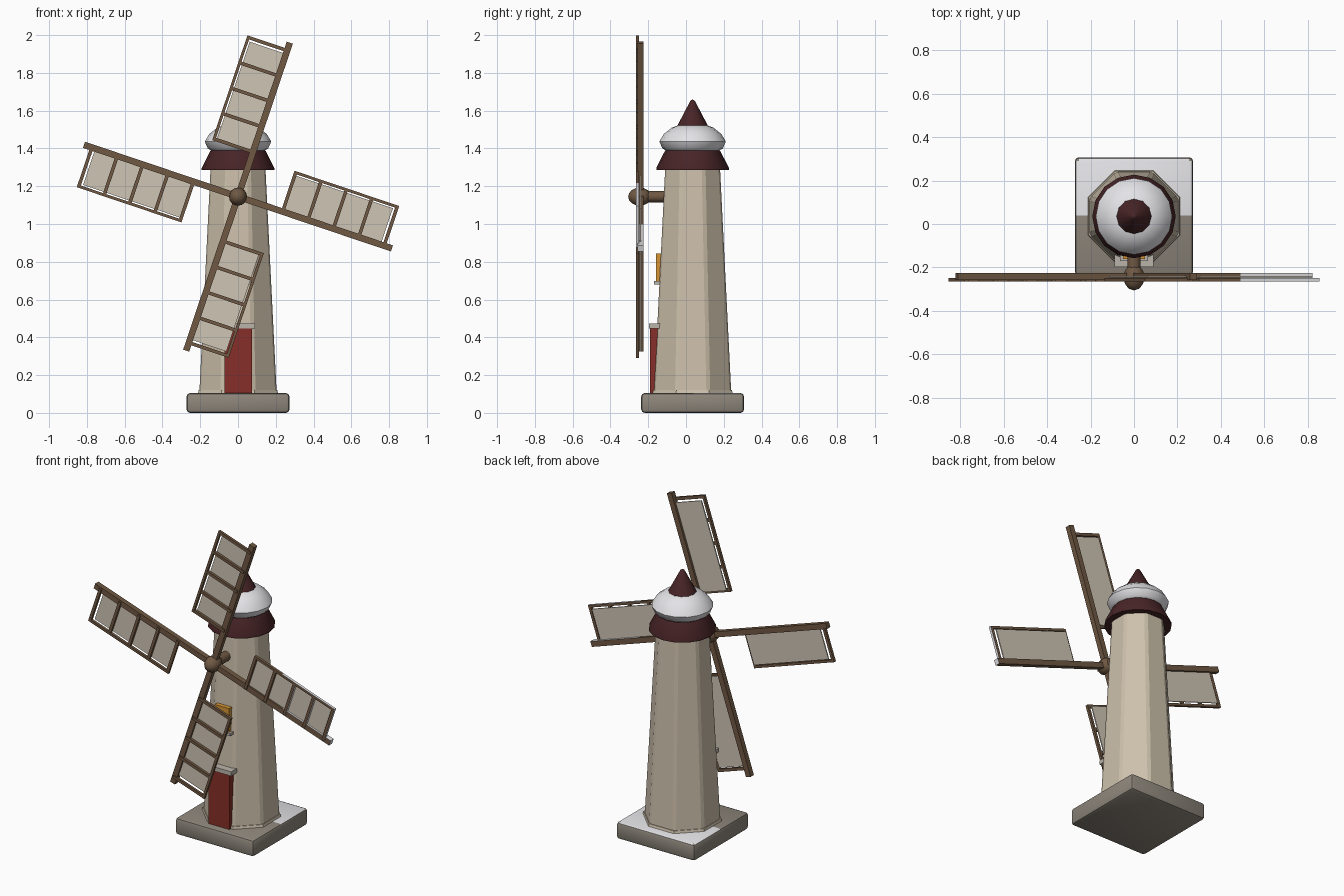
import bpy
import bmesh
from math import radians, cos, pi
from mathutils import Matrix, Vector

cube = bpy.data.objects.get("Cube")
if cube:
    bpy.data.objects.remove(cube)


def material(name, r, g, b):
    m = bpy.data.materials.new(name)
    m.use_nodes = True
    m.diffuse_color = (r, g, b, 1)
    m.node_tree.nodes["Principled BSDF"].inputs["Base Color"].default_value = (r, g, b, 1)
    return m


PLASTER = material("cream plaster", 0.61, 0.53, 0.41)
CLOTH = material("sail cloth", 0.62, 0.56, 0.46)
ROOF = material("dark maroon roof", 0.065, 0.018, 0.020)
DOOR = material("red door", 0.24, 0.028, 0.021)
WOOD = material("brown wood", 0.16, 0.098, 0.056)
STONE = material("grey stone", 0.27, 0.24, 0.20)
SNOW = material("white snow", 0.80, 0.80, 0.83)
TRIM = material("pale trim", 0.50, 0.46, 0.40)
AMBER = material("amber window", 0.68, 0.30, 0.035)

CY = 0.035                            # tower axis in y
HUB = Vector((0, -0.245, 1.145))      # sail centre
TILT = radians(18.6)


def finish(bm, name, *mats, smooth=False):
    bmesh.ops.recalc_face_normals(bm, faces=bm.faces)
    mesh = bpy.data.meshes.new(name)
    bm.to_mesh(mesh)
    bm.free()
    for m in mats:
        mesh.materials.append(m)
    ob = bpy.data.objects.new(name, mesh)
    bpy.context.collection.objects.link(ob)
    if smooth:
        bpy.ops.object.select_all(action="DESELECT")
        ob.select_set(True)
        bpy.context.view_layer.objects.active = ob
        bpy.ops.object.shade_smooth_by_angle(angle=radians(40))
    return ob


def add_box(bm, x, y, z):
    """Box from (min, max) pairs."""
    size = Matrix.Diagonal((x[1] - x[0], y[1] - y[0], z[1] - z[0], 1))
    mid = Matrix.Translation((sum(x) / 2, sum(y) / 2, sum(z) / 2))
    bmesh.ops.create_cube(bm, size=1, matrix=mid @ size)


def box(name, mat, x, y, z):
    bm = bmesh.new()
    add_box(bm, x, y, z)
    return finish(bm, name, mat)


def frustum(bm, sides, r1, r2, z1, z2, turn=0.0):
    place = Matrix.Translation((0, CY, (z1 + z2) / 2)) @ Matrix.Rotation(turn, 4, "Z")
    bmesh.ops.create_cone(bm, cap_ends=True, segments=sides, radius1=r1, radius2=r2,
                          depth=z2 - z1, matrix=place)


def lathe(name, mat, profile, sides):
    """Revolve (radius, height) points about the tower axis."""
    bm = bmesh.new()
    verts = [bm.verts.new((r, CY, z)) for r, z in profile]
    edges = [bm.edges.new(pair) for pair in zip(verts, verts[1:])]
    bmesh.ops.spin(bm, geom=verts + edges, cent=(0, CY, 0), axis=(0, 0, 1),
                   angle=2 * pi, steps=sides)
    bmesh.ops.remove_doubles(bm, verts=bm.verts, dist=0.0005)
    return finish(bm, name, mat, smooth=True)


def split(bm, point, normal):
    bmesh.ops.bisect_plane(bm, geom=bm.verts[:] + bm.edges[:] + bm.faces[:],
                           plane_co=point, plane_no=normal)


# Stone base with snow on the rear of its top
bm = bmesh.new()
add_box(bm, (-0.272, 0.272), (CY - 0.272, CY + 0.272), (0, 0.105))
bmesh.ops.bevel(bm, geom=bm.edges[:], offset=0.018, segments=2, affect="EDGES", profile=0.5)
split(bm, (0, 0.04, 0), (0, 1, 0))
bm.normal_update()
for f in bm.faces:
    if f.normal.z > 0.9 and f.calc_center_median().y > 0.04:
        f.material_index = 1
finish(bm, "stone_base", STONE, SNOW, smooth=True)

# Octagonal tower with softened corners, and its footing
OCT = 1 / cos(pi / 8)
bm = bmesh.new()
frustum(bm, 8, 0.205 * OCT, 0.145 * OCT, 0.1, 1.30, pi / 8)
uprights = [e for e in bm.edges if abs(e.verts[0].co.z - e.verts[1].co.z) > 0.5]
bmesh.ops.bevel(bm, geom=uprights, offset=0.012, segments=1, affect="EDGES")
finish(bm, "tower", PLASTER)
bm = bmesh.new()
frustum(bm, 8, 0.213 * OCT, 0.208 * OCT, 0.1, 0.12, pi / 8)
finish(bm, "tower_footing", PLASTER)

# Roof skirt, snowy dome and pointed finial
lathe("roof_skirt", ROOF, [(0, 1.29), (0.192, 1.285), (0.192, 1.297), (0.145, 1.39), (0, 1.39)], 16)
lathe("snow_dome", SNOW, [(0, 1.375), (0.125, 1.38), (0.16, 1.40), (0.176, 1.437),
                          (0.152, 1.477), (0.11, 1.51), (0.07, 1.525), (0, 1.53)], 16)
lathe("roof_point", ROOF, [(0, 1.515), (0.082, 1.518), (0.012, 1.652), (0, 1.66)], 12)

# Door, lintel, window and sill on the front
box("door", DOOR, (-0.072, 0.074), (-0.19, -0.13), (0.105, 0.45))
box("door_lintel", TRIM, (-0.09, 0.09), (-0.197, -0.13), (0.447, 0.474))
box("window", AMBER, (-0.05, 0.05), (-0.16, -0.12), (0.695, 0.845))
box("window_sill", TRIM, (-0.065, 0.065), (-0.17, -0.12), (0.68, 0.697))

# Axle and hub
bm = bmesh.new()
axle = Matrix.Translation((0, -0.165, HUB.z)) @ Matrix.Rotation(pi / 2, 4, "X")
bmesh.ops.create_cone(bm, cap_ends=True, segments=12, radius1=0.03, radius2=0.03,
                      depth=0.16, matrix=axle)
finish(bm, "axle", WOOD, smooth=True)
bm = bmesh.new()
bmesh.ops.create_uvsphere(bm, u_segments=12, v_segments=8, radius=0.048,
                          matrix=Matrix.Translation(HUB) @ Matrix.Diagonal((1, 1.27, 1, 1)))
finish(bm, "hub", WOOD, smooth=True)

# Four sails: spar, ladder frame and cloth, drawn upright and turned about the hub
INNER, OUTER, WIDE = 0.24, 0.825, 0.225
for i, side in enumerate(("upper", "right", "lower", "left")):
    place = Matrix.Translation(HUB) @ Matrix.Rotation(TILT + i * pi / 2, 4, "Y")

    bm = bmesh.new()
    add_box(bm, (-0.017, 0.017), (-0.012, 0.02), (0, 0.86))
    add_box(bm, (-WIDE, -WIDE + 0.015), (-0.02, -0.003), (INNER, OUTER))
    for k in range(5):
        z = INNER + (OUTER - INNER - 0.018) * k / 4
        add_box(bm, (-WIDE + 0.002, 0.008), (-0.019, -0.003), (z, z + 0.018))
    bm.transform(place)
    # Snow lies on the far upper edges of the right-hand sail
    split(bm, (0.49, 0, 0), (1, 0, 0))
    bm.normal_update()
    for f in bm.faces:
        if f.calc_center_median().x > 0.49 and max(f.normal.x, f.normal.z) > 0.5:
            f.material_index = 1
    finish(bm, side + "_sail_frame", WOOD, SNOW)

    bm = bmesh.new()
    add_box(bm, (-0.203, -0.01), (-0.001, 0.006), (INNER + 0.012, OUTER - 0.028))
    bm.transform(place)
    finish(bm, side + "_sail_cloth", CLOTH)
